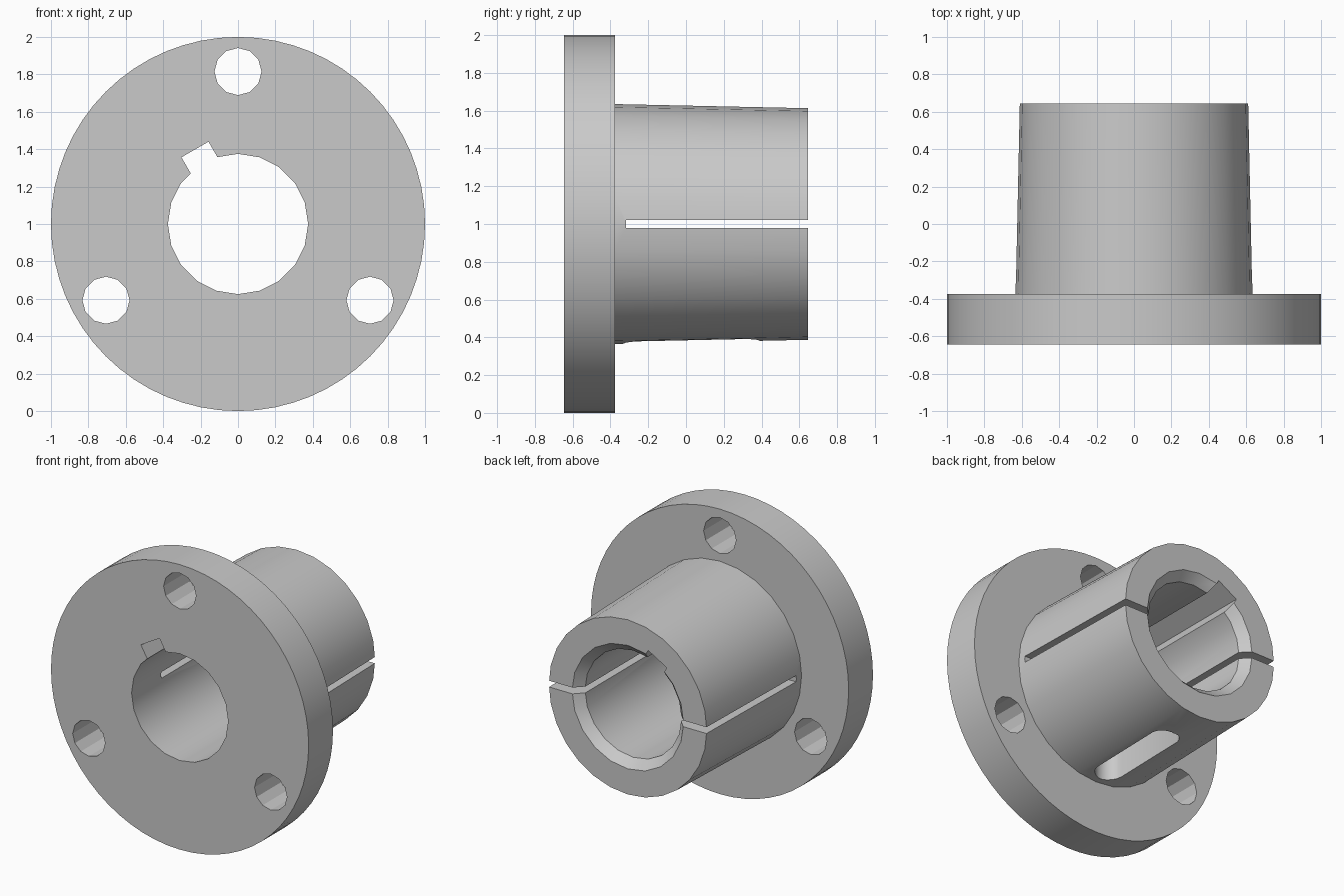
import bpy, bmesh
from math import radians, sin, cos, pi
from mathutils import Matrix, Vector

if "Cube" in bpy.data.objects:
    bpy.data.objects.remove(bpy.data.objects["Cube"], do_unlink=True)

CENTRE = Vector((0, 0, 1))           # axis of the bushing runs along y
FRONT, STEP, BACK = -0.645, -0.375, 0.645

metal = bpy.data.materials.new("grey_metal")
metal.use_nodes = True
grey = (0.59, 0.59, 0.59, 1)
metal.diffuse_color = grey
metal.node_tree.nodes["Principled BSDF"].inputs["Base Color"].default_value = grey


def finish(name, bm):
    bmesh.ops.recalc_face_normals(bm, faces=bm.faces)
    mesh = bpy.data.meshes.new(name)
    bm.to_mesh(mesh)
    bm.free()
    mesh.materials.append(metal)
    obj = bpy.data.objects.new(name, mesh)
    bpy.context.collection.objects.link(obj)
    return obj


def lathe_y(name, profile, sides, x=0, z=0):
    """Closed solid turned about y from (y, radius) points."""
    bm = bmesh.new()
    angles = [2 * pi * i / sides for i in range(sides)]
    rings = [[bm.verts.new(CENTRE + Vector((x + r * sin(a), y, z + r * cos(a))))
              for a in angles] for y, r in profile]
    for near, far in zip(rings, rings[1:]):
        for i in range(sides):
            bm.faces.new((near[i - 1], near[i], far[i], far[i - 1]))
    bm.faces.new(rings[0])
    bm.faces.new(rings[-1])
    return finish(name, bm)


def box(name, size, offset, turn=0):
    """Box placed relative to the axis, then turned about it."""
    bm = bmesh.new()
    bmesh.ops.create_cube(bm, size=1, matrix=Matrix.Translation(CENTRE)
                          @ Matrix.Rotation(turn, 4, 'Y')
                          @ Matrix.Translation(offset)
                          @ Matrix.Diagonal((*size, 1)))
    return finish(name, bm)


def oblong(name, radius, stretch, height, centre):
    """Upright round-ended slot, long in y."""
    bm = bmesh.new()
    bmesh.ops.create_cone(bm, cap_ends=True, segments=20, radius1=radius,
                          radius2=radius, depth=height,
                          matrix=Matrix.Rotation(pi / 20, 4, 'Z'))
    for v in bm.verts:
        v.co.y += stretch / 2 if v.co.y > 0 else -stretch / 2
    bmesh.ops.translate(bm, verts=bm.verts, vec=CENTRE + Vector(centre))
    return finish(name, bm)


def combine(target, tool, operation):
    mod = target.modifiers.new(operation.title(), 'BOOLEAN')
    mod.operation, mod.solver, mod.object = operation, 'EXACT', tool
    bpy.context.view_layer.objects.active = target
    bpy.ops.object.modifier_apply(modifier=mod.name)
    bpy.data.objects.remove(tool, do_unlink=True)


# Flange with the tapered barrel behind it
body = lathe_y("flanged_bushing", [(FRONT, 1), (STEP, 1)], 64)
combine(body, lathe_y("barrel", [(STEP - 0.1, 0.637), (BACK, 0.613)], 28), 'UNION')

# Bore, widening in a chamfer at the back end
cutters = [lathe_y("bore", [(-1, 0.375), (BACK - 0.06, 0.375),
                            (BACK + 0.02, 0.453)], 20)]

# Clamping slit on each side, blind slot underneath, keyway
for side in (-1, 1):
    cutters.append(box("slit", (0.5, 1.117, 0.044), (side * 0.55, 0.24, 0)))
cutters.append(oblong("underside_slot", 0.1, 0.52, 0.4, (0, 0.03, -0.63)))
cutters.append(box("keyway", (0.167, 2, 0.3), (0, 0, 0.31), radians(-30)))

# Three bolt holes
for i in range(3):
    a = radians(90 + 120 * i)
    cutters.append(lathe_y("bolt_hole", [(-1, 0.126), (0, 0.126)], 12,
                           0.815 * cos(a), 0.815 * sin(a)))

# Cut the holes one after another; each tool is removed after use
for cutter in cutters:
    combine(body, cutter, 'DIFFERENCE')

bpy.ops.object.select_all(action='DESELECT')
body.select_set(True)
bpy.context.view_layer.objects.active = body
bpy.ops.object.shade_smooth_by_angle(angle=radians(28))
